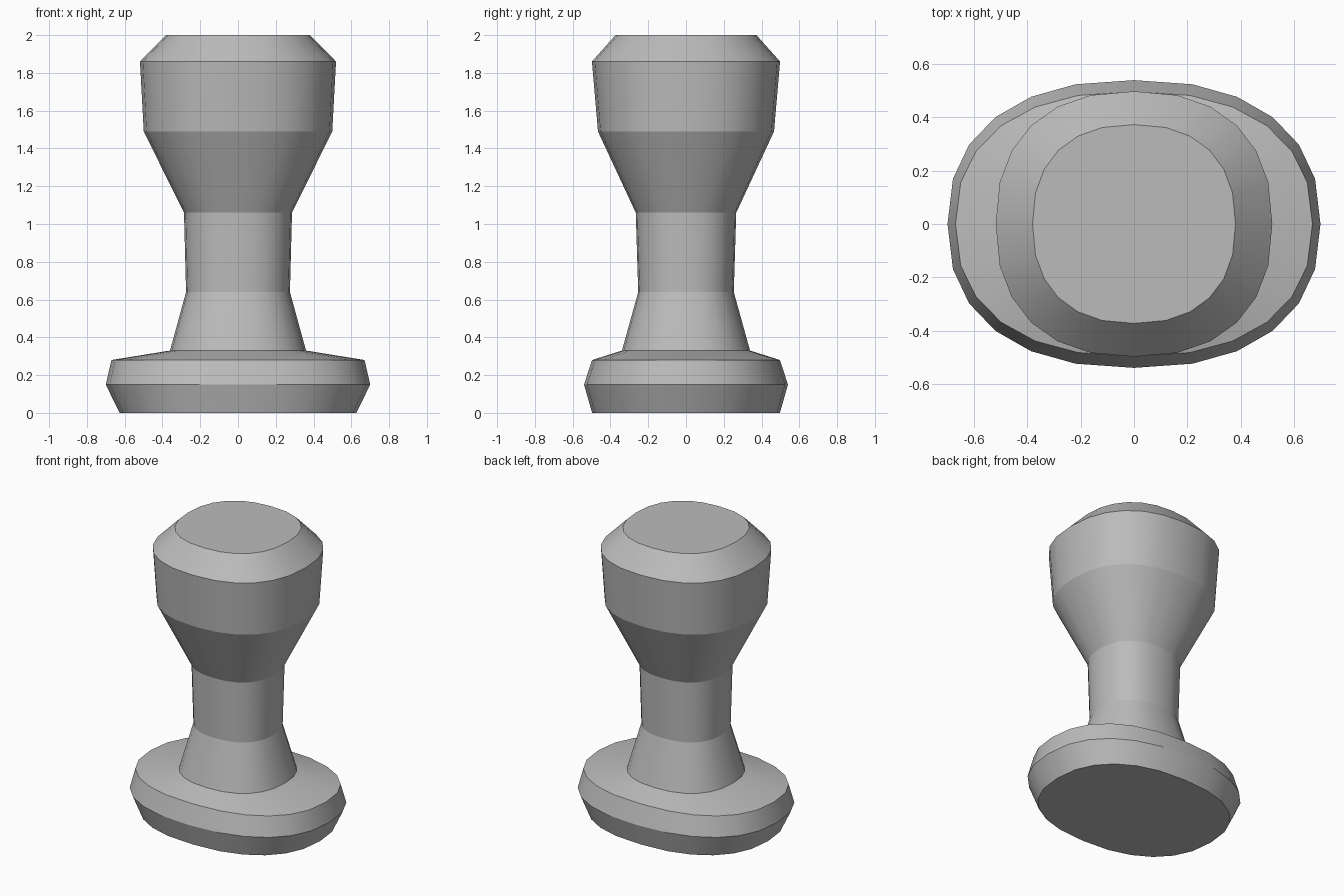
import bpy, bmesh
from math import sin, cos, pi, copysign

cube = bpy.data.objects.get("Cube")
if cube:
    bpy.data.objects.remove(cube, do_unlink=True)

SIDES = 24
ROUNDNESS = 0.857  # below 1 squares off the oval

grey = bpy.data.materials.new("grey")
grey.use_nodes = True
grey.diffuse_color = (0.5, 0.5, 0.5, 1)
grey.node_tree.nodes["Principled BSDF"].inputs["Base Color"].default_value = (0.5, 0.5, 0.5, 1)


def soft(v):
    return copysign(abs(v) ** ROUNDNESS, v) if abs(v) > 1e-6 else 0.0


def loft(name, rings, cap_bottom):
    """Skin a stack of squared ovals given as (height, x radius, y radius)."""
    bm = bmesh.new()
    loops = []
    for z, rx, ry in rings:
        angles = [2 * pi * i / SIDES for i in range(SIDES)]
        loops.append([bm.verts.new((rx * soft(cos(a)), ry * soft(sin(a)), z)) for a in angles])
    for low, high in zip(loops, loops[1:]):
        for i in range(SIDES):
            j = (i + 1) % SIDES
            bm.faces.new((low[i], low[j], high[j], high[i])).smooth = True
    bm.faces.new(loops[-1])
    if cap_bottom:
        bm.faces.new(loops[0][::-1])
    # Smooth around each band, crisp between bands
    for loop in loops:
        for i in range(SIDES):
            bm.edges.get((loop[i - 1], loop[i])).smooth = False
    mesh = bpy.data.meshes.new(name)
    bm.to_mesh(mesh)
    bm.free()
    mesh.materials.append(grey)
    obj = bpy.data.objects.new(name, mesh)
    bpy.context.collection.objects.link(obj)
    return obj


# Wide oval foot
loft("base", [(0, 0.627, 0.497), (0.15, 0.70, 0.54),
              (0.28, 0.67, 0.497), (0.33, 0.36, 0.339)], True)

# Flared neck, grip and bevelled head
loft("handle", [(0.33, 0.36, 0.339), (0.64, 0.275, 0.253), (1.06, 0.286, 0.266),
                (1.49, 0.499, 0.466), (1.86, 0.519, 0.498), (2.0, 0.381, 0.373)], False)
